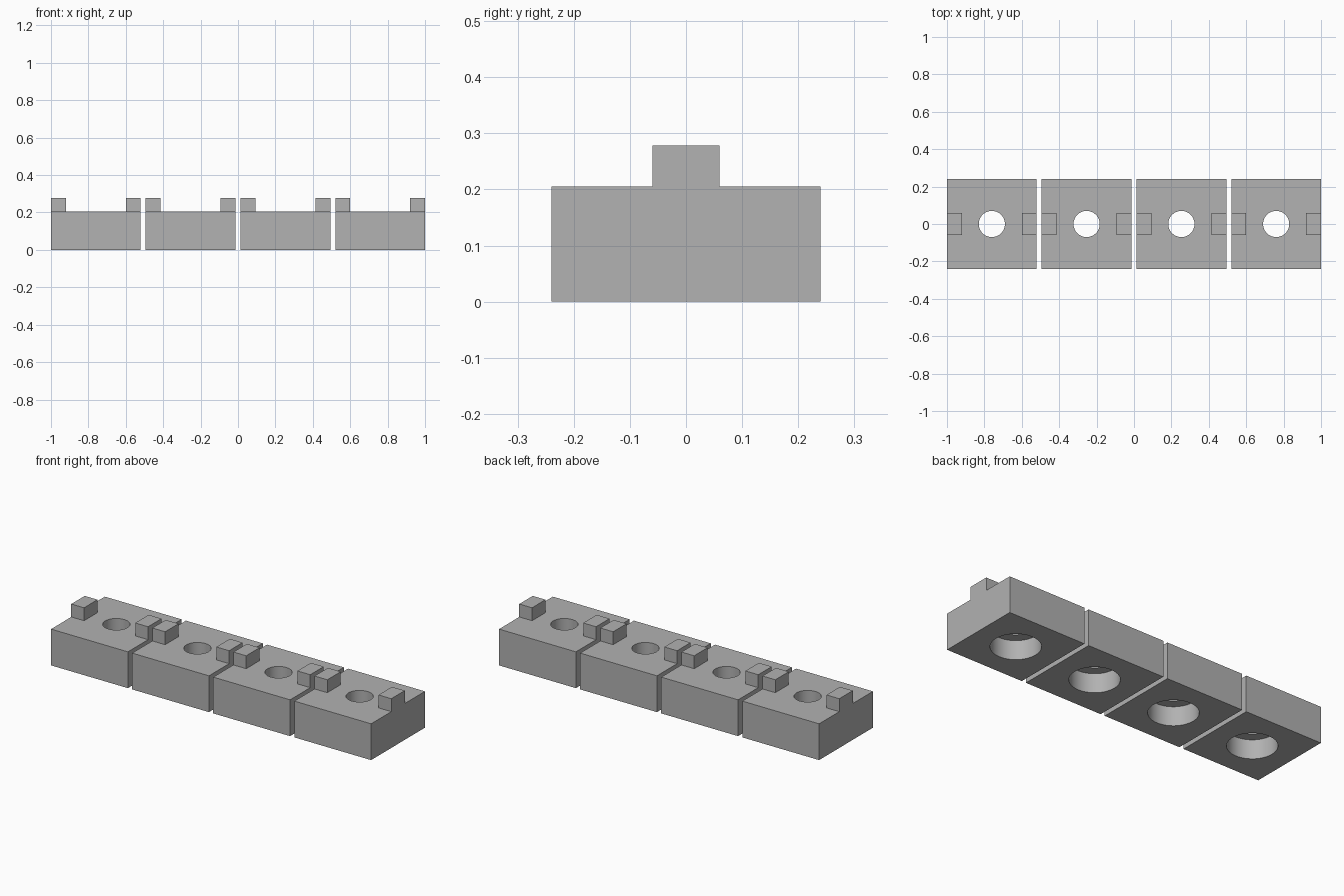
import bpy
import math

if "Cube" in bpy.data.objects:
    bpy.data.objects.remove(bpy.data.objects["Cube"])

SIZE, HEIGHT, TOP = 0.48, 0.205, 0.278      # block footprint, block top, tab top
PITCH = (2.0 - SIZE) / 3                    # spacing between block centres
TAB_X, TAB_Y = 0.08, 0.12
HOLE_R, RECESS_R, RECESS_DEPTH = 0.07, 0.127, 0.108

grey = bpy.data.materials.new("plain_grey")
grey.diffuse_color = (0.445, 0.445, 0.445, 1)
grey.use_nodes = True
grey.node_tree.nodes["Principled BSDF"].inputs["Base Color"].default_value = grey.diffuse_color


def box(name, x, size, z0, z1):
    bpy.ops.mesh.primitive_cube_add(size=1, location=(x, 0, (z0 + z1) / 2))
    ob = bpy.context.object
    ob.name = name
    ob.scale = (size[0], size[1], z1 - z0)
    bpy.ops.object.transform_apply(location=False, rotation=False, scale=True)
    ob.data.materials.append(grey)
    return ob


def cylinder(name, x, r, z0, z1):
    bpy.ops.mesh.primitive_cylinder_add(vertices=48, radius=r, depth=z1 - z0,
                                        location=(x, 0, (z0 + z1) / 2))
    ob = bpy.context.object
    ob.name = name
    ob.data.materials.append(grey)
    return ob


def combine(target, tool, operation):
    mod = target.modifiers.new(tool.name, 'BOOLEAN')
    mod.operation, mod.solver, mod.object = operation, 'EXACT', tool
    bpy.context.view_layer.objects.active = target
    bpy.ops.object.modifier_apply(modifier=mod.name)
    bpy.data.objects.remove(tool)


for i in range(4):
    x = (i - 1.5) * PITCH
    block = box(f"block_{i + 1}", x, (SIZE, SIZE), 0, HEIGHT)
    # Raised tab at each end, flush with the block side
    for side in (-1, 1):
        tab = box("tab", x + side * (SIZE - TAB_X) / 2, (TAB_X, TAB_Y), HEIGHT - 0.05, TOP)
        combine(block, tab, 'UNION')
    # Through hole with a wider recess from below
    combine(block, cylinder("hole_cutter", x, HOLE_R, -0.1, 0.4), 'DIFFERENCE')
    combine(block, cylinder("recess_cutter", x, RECESS_R, -0.1, RECESS_DEPTH), 'DIFFERENCE')
    bpy.ops.object.select_all(action='DESELECT')
    block.select_set(True)
    bpy.context.view_layer.objects.active = block
    bpy.ops.object.shade_smooth_by_angle(angle=math.radians(30))
